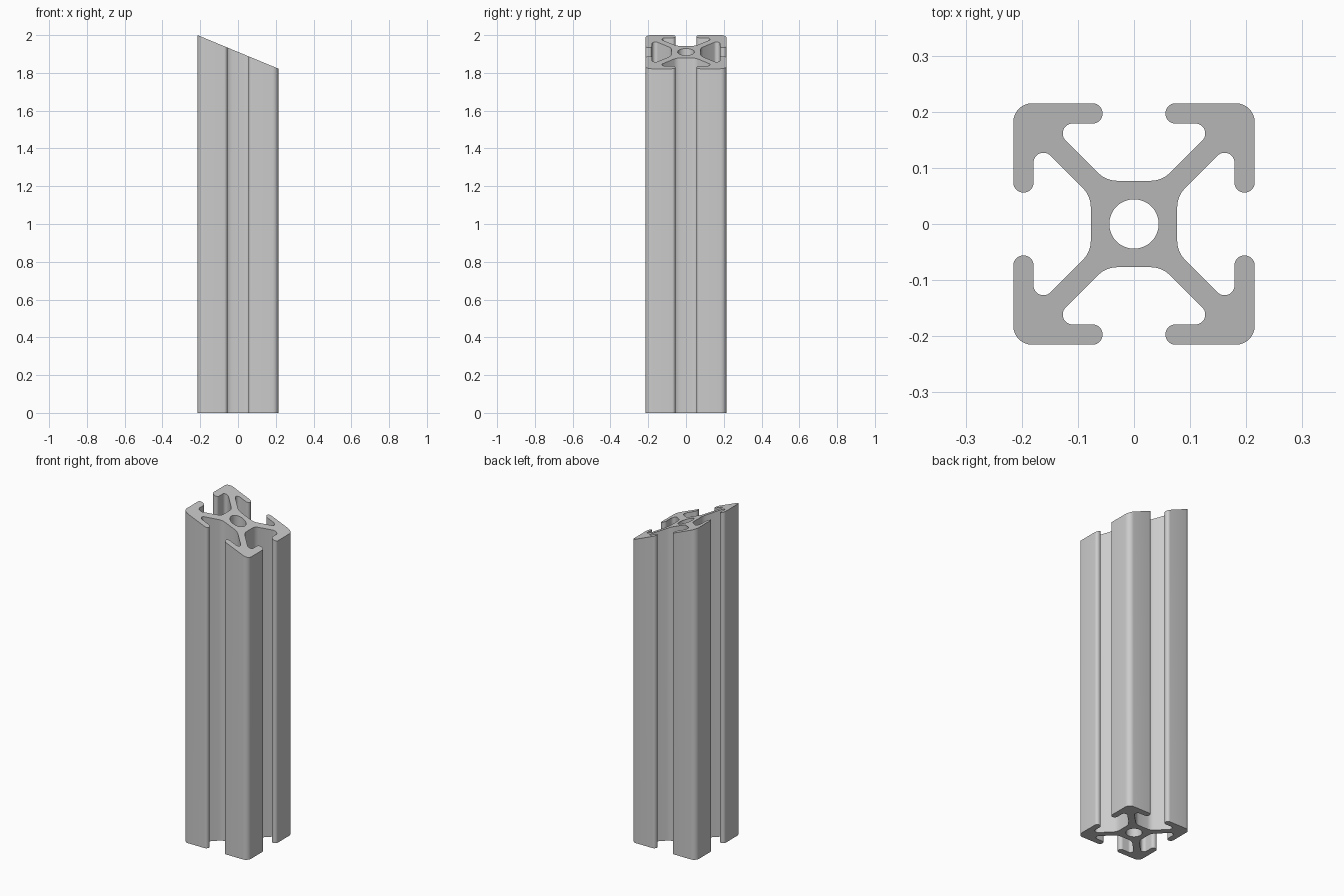
import bpy, bmesh, math
from mathutils import Vector

if "Cube" in bpy.data.objects:
    bpy.data.objects.remove(bpy.data.objects["Cube"], do_unlink=True)

HALF = 0.215          # half width of the square section
HEIGHT = 2.0
MITRE = math.tan(math.radians(22.5))
BORE = 0.044

metal = bpy.data.materials.new("aluminium_grey")
metal.use_nodes = True
grey = (0.6, 0.6, 0.6, 1)
metal.diffuse_color = grey
metal.node_tree.nodes["Principled BSDF"].inputs["Base Color"].default_value = grey


def fillet(corners):
    """Round each (x, y, radius) corner of a closed outline with an arc."""
    outline = []
    for i, (x, y, r) in enumerate(corners):
        p = Vector((x, y))
        a = (Vector(corners[i - 1][:2]) - p).normalized()
        b = (Vector(corners[(i + 1) % len(corners)][:2]) - p).normalized()
        half = a.angle(b) / 2
        centre = p + (a + b).normalized() * r / math.sin(half)
        start = p + a * r / math.tan(half) - centre
        end = p + b * r / math.tan(half) - centre
        turn = math.atan2(start.x * end.y - start.y * end.x, start.dot(end))
        steps = max(3, round(abs(turn) / math.radians(11)))
        for k in range(steps + 1):
            t = turn * k / steps
            c, s = math.cos(t), math.sin(t)
            outline.append(centre + Vector((c * start.x - s * start.y,
                                            s * start.x + c * start.y)))
    return outline


# One eighth of the section: core, web, slot pocket, lip and outer corner
eighth = [
    (0.077, 0.050, 0.048),
    (0.154, 0.127, 0.0175),
    (0.179, 0.127, 0.0175),
    (0.179, 0.056, 0.0175),
    (HALF, 0.056, 0.0175),
]
quarter = eighth + [(HALF, HALF, 0.033)] + [(y, x, r) for x, y, r in reversed(eighth)]

# Quarter repeated around the centre
corners = []
for q in range(4):
    corners += quarter
    quarter = [(-y, x, r) for x, y, r in quarter]

outer = fillet(corners)
bore = [Vector((math.cos(t), math.sin(t))) * BORE
        for t in (-math.tau * k / 48 for k in range(48))]

# Extrude both loops from the flat base up to the mitred end
bm = bmesh.new()
cap_edges = {"base": [], "top": []}
for loop in (outer, bore):
    low = [bm.verts.new((p.x, p.y, 0)) for p in loop]
    high = [bm.verts.new((p.x, p.y, HEIGHT - (p.x + HALF) * MITRE)) for p in loop]
    for i in range(len(loop)):
        j = (i + 1) % len(loop)
        bm.faces.new((low[i], low[j], high[j], high[i]))
        cap_edges["base"].append(bm.edges.get((low[i], low[j])))
        cap_edges["top"].append(bm.edges.get((high[i], high[j])))

# End caps with the bore left open
for edges in cap_edges.values():
    bmesh.ops.triangle_fill(bm, edges=edges, use_beauty=True)
bmesh.ops.recalc_face_normals(bm, faces=bm.faces)

mesh = bpy.data.meshes.new("slotted_extrusion")
bm.to_mesh(mesh)
bm.free()
mesh.materials.append(metal)
extrusion = bpy.data.objects.new("slotted_extrusion", mesh)
bpy.context.collection.objects.link(extrusion)
bpy.context.view_layer.objects.active = extrusion
extrusion.select_set(True)
bpy.ops.object.shade_smooth_by_angle(angle=math.radians(30))
